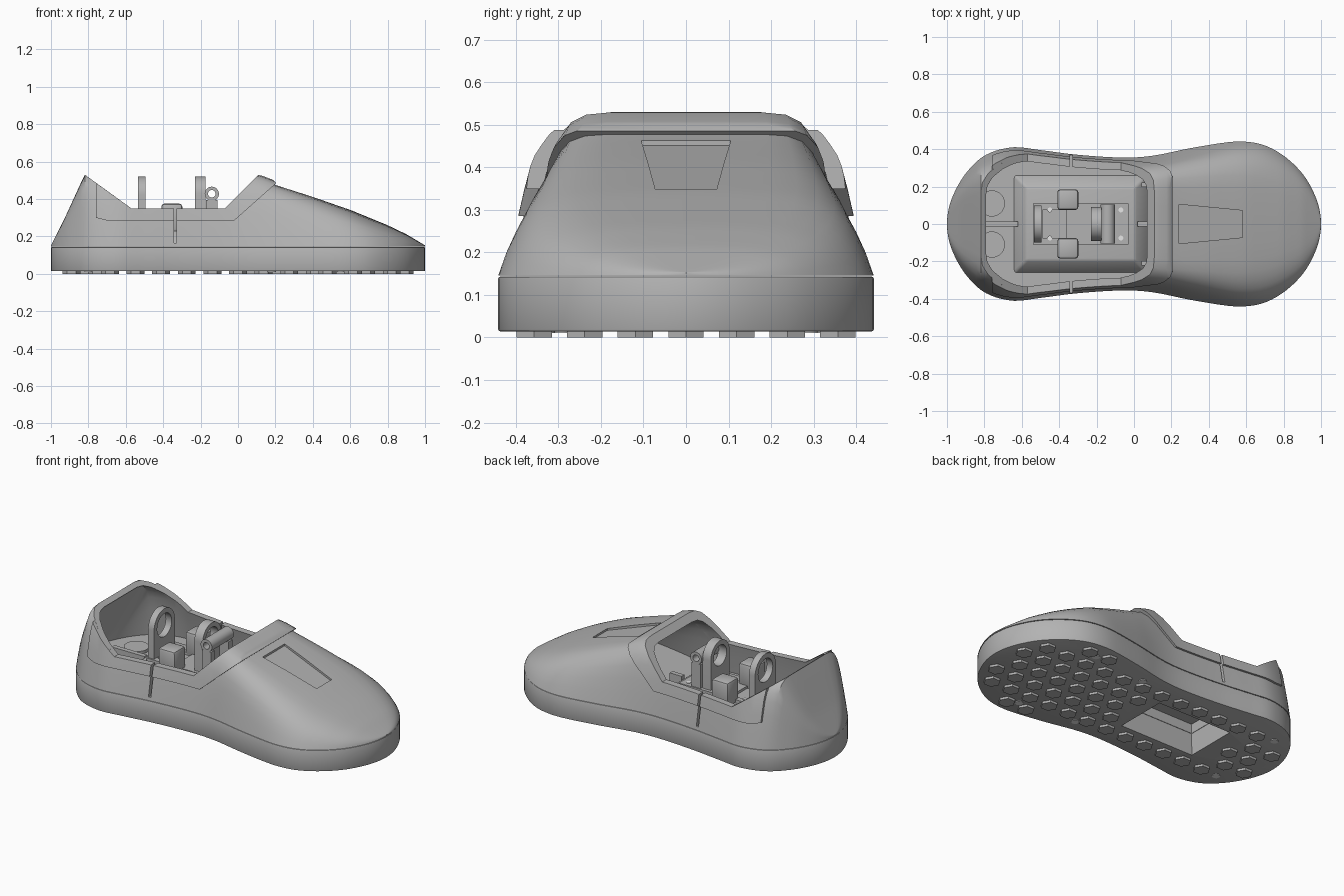
import bpy, bmesh, math
from math import sin, cos, pi
from mathutils import Matrix

if "Cube" in bpy.data.objects:
    bpy.data.objects.remove(bpy.data.objects["Cube"], do_unlink=True)


def material(name, v):
    m = bpy.data.materials.new(name)
    m.use_nodes = True
    m.diffuse_color = (v, v, v, 1)
    m.node_tree.nodes["Principled BSDF"].inputs["Base Color"].default_value = (v, v, v, 1)
    return m


GREY = material("mid grey", 0.45)
PALE = material("pale grey", 0.8)

# Half width of the footprint and height of the upper, along the length
WIDTH = [(-1, 0), (-.95, .19), (-.9, .27), (-.8, .365), (-.65, .41), (-.5, .395),
         (-.3, .37), (-.05, .355), (.1, .365), (.3, .405), (.5, .437), (.6, .44),
         (.7, .42), (.8, .365), (.9, .27), (.96, .17), (1, 0)]
HEIGHT = [(-1, .152), (-.93, .29), (-.82, .53), (.11, .51), (.2, .475), (.4, .412),
          (.6, .342), (.8, .26), (.9, .212), (1, .152)]
# Cross-section of the upper: fraction of half width, fraction of height
SECTION = [(1, 0), (.95, .27), (.9, .5), (.85, .7), (.8, .82), (.72, .93),
           (.62, .985), (.48, 1), (.24, 1), (0, 1)]


def height(x):
    for (a, ha), (b, hb) in zip(HEIGHT, HEIGHT[1:]):
        if x <= b:
            return ha + (hb - ha) * (x - a) / (b - a)
    return HEIGHT[-1][1]


def half_width(x):
    """Smooth curve through WIDTH, measured by angle so the ends are round."""
    pts = [(math.acos(-a), w) for a, w in WIDTH]
    t = math.acos(max(-1, min(1, -x)))
    pts = [(-pts[1][0], -pts[1][1])] + pts + [(2 * pi - pts[-2][0], -pts[-2][1])]
    for p, q, r, s in zip(pts, pts[1:], pts[2:], pts[3:]):
        if t <= r[0] + 1e-9:
            d = r[0] - q[0]
            u = (t - q[0]) / d
            m0 = (r[1] - p[1]) / (r[0] - p[0]) * d
            m1 = (s[1] - q[1]) / (s[0] - q[0]) * d
            return ((2*u**3 - 3*u*u + 1) * q[1] + (u**3 - 2*u*u + u) * m0
                    + (3*u*u - 2*u**3) * r[1] + (u**3 - u*u) * m1)
    return 0


def finish(name, bm, mat=GREY):
    bmesh.ops.recalc_face_normals(bm, faces=bm.faces)
    me = bpy.data.meshes.new(name)
    bm.to_mesh(me)
    bm.free()
    me.materials.append(mat)
    ob = bpy.data.objects.new(name, me)
    bpy.context.collection.objects.link(ob)
    return ob


def skin(name, rings):
    """Closed solid through matching rings of points."""
    bm = bmesh.new()
    rows = [[bm.verts.new(p) for p in ring] for ring in rings]
    n = len(rows[0])
    for a, b in zip(rows, rows[1:]):
        for i in range(n):
            bm.faces.new((a[i], a[(i + 1) % n], b[(i + 1) % n], b[i]))
    bm.faces.new(rows[0])
    bm.faces.new(rows[-1])
    return finish(name, bm)


def box(name, x, y, z, inset=0):
    def ring(k, h):
        return [(x[0]+k, y[0]+k, h), (x[1]-k, y[0]+k, h), (x[1]-k, y[1]-k, h), (x[0]+k, y[1]-k, h)]
    return skin(name, [ring(0, z[0]), ring(inset, z[1])])


def cylinder(name, loc, r, depth, axis="Z", sides=32, mat=GREY):
    bm = bmesh.new()
    turn = {"X": Matrix.Rotation(pi / 2, 4, "Y"), "Y": Matrix.Rotation(pi / 2, 4, "X"),
            "Z": Matrix()}[axis]
    bmesh.ops.create_cone(bm, cap_ends=True, segments=sides, radius1=r, radius2=r,
                          depth=depth, matrix=Matrix.Translation(loc) @ turn)
    return finish(name, bm, mat)


def side_prism(name, profile):
    return skin(name, [[(x, y, z) for x, z in profile] for y in (-.7, .7)])


def apply_modifier(ob, mod):
    with bpy.context.temp_override(object=ob, active_object=ob, selected_objects=[ob]):
        bpy.ops.object.modifier_apply(modifier=mod.name)


def boolean(ob, tool, operation="DIFFERENCE"):
    mod = ob.modifiers.new("cut", "BOOLEAN")
    mod.operation, mod.solver, mod.object = operation, "EXACT", tool
    apply_modifier(ob, mod)


def bevel(ob, width, segments=2):
    mod = ob.modifiers.new("bevel", "BEVEL")
    mod.width, mod.segments, mod.limit_method, mod.angle_limit = width, segments, "ANGLE", 0.8
    apply_modifier(ob, mod)


def remove(*tools):
    for t in tools:
        bpy.data.objects.remove(t, do_unlink=True)


STEPS = 72
STATIONS = [-cos(pi * i / STEPS) for i in range(STEPS + 1)]


def shoe_loft(name, dw=0, dh=0, scale=1, base=.145):
    rings = []
    for x in STATIONS:
        w = max(half_width(x) + dw, .002)
        h = max(height(x) + dh, base + .005)
        k = max(0, (x - .2) / .8) * .6
        half = []
        for i, (s, c) in enumerate(SECTION):
            a = pi / 2 * i / (len(SECTION) - 1)
            s, c = s + (cos(a) - s) * k, c + (sin(a) - c) * k
            half.append((x * scale, w * s, base + (h - base) * c))
        rings.append(half + [(px, -py, pz) for px, py, pz in half[-2::-1]])
    return skin(name, rings)


# Sole slab
outline = [(x, half_width(x)) for x in STATIONS]
outline += [(x, -w) for x, w in outline[-2:0:-1]]
sole = skin("sole", [[(x, y, z) for x, y in outline] for z in (.014, .143)])
bevel(sole, .005)

# Upper shell with raised collar band
upper = shoe_loft("upper")
collar = shoe_loft("collar_band", .012, .022)
hollow = shoe_loft("hollow", -.03, -.02, .97, .16)
opening = side_prism("opening", [(-.82, .531), (-.57, .35), (-.07, .35), (.11, .53), (.11, .8), (-.82, .8)])
band = side_prism("band", [(-.76, .3), (-.7, .285), (-.02, .285), (.205, .485), (.11, .58),
                           (.11, .53), (-.07, .35), (-.57, .35), (-.76, .487)])
seam = box("seam", (-.343, -.328), (-.7, .7), (.165, .6))
panel_xy = [(.24, -.105), (.58, -.072), (.58, .072), (.24, .105)]
panel = skin("panel", [[(x, y, height(x) + d) for x, y in panel_xy] for d in (-.012, .1)])
boolean(collar, band, "INTERSECT")
for tool in (hollow, opening, seam, panel):
    boolean(upper, tool)
for tool in (hollow, seam):
    boolean(collar, tool)

# Raised mounting base, hollow from below
pedestal = box("mounting_base", (-.65, .08), (-.27, .27), (.15, .23), .075)
bevel(pedestal, .012)
pocket = box("pocket", (-.56, -.04), (-.17, .17), (-.1, .2), .02)
for part in (sole, upper, pedestal):
    boolean(part, pocket)
remove(hollow, opening, band, seam, panel, pocket)

# Bracket rail with a slot
rail = box("bracket_rail", (-.54, -.03), (-.11, .11), (.225, .25))
slot = box("slot", (-.49, -.36), (-.075, .075), (.235, .4))
boolean(rail, slot)
remove(slot)


# Upright lugs with round eyes
def lug(name, x0, x1, r, eye, top=.52):
    cz = top - r
    arc = [(r * cos(pi * i / 20), cz + r * sin(pi * i / 20)) for i in range(21)]
    prof = arc + [(-r, .23), (r, .23)]
    ob = skin(name, [[(x, y, z) for y, z in prof] for x in (x0, x1)])
    hole = cylinder("eye", ((x0 + x1) / 2, 0, cz), eye, .3, "X")
    boolean(ob, hole)
    remove(hole)


lug("rear_lug", -.535, -.495, .1, .07)
lug("front_lug", -.23, -.175, .09, .062)

# Pivot tube in front of the lug
tube = cylinder("pivot_tube", (-.14, 0, .428), .038, .21, "Y")
bore = cylinder("bore", (-.14, 0, .428), .02, .4, "Y")
boolean(tube, bore)
remove(bore)
for side in (-1, 1):
    y = side * .085
    box("pivot_support", (-.17, -.11), (y - .018, y + .018), (.23, .395))
    # Side clips
    clip = box("side_clip", (-.41, -.298), (side * .13 - .055, side * .13 + .055), (.225, .375))
    bevel(clip, .015)
    # Heel pads and front stops
    cylinder("heel_pad", (-.76, side * .11, .168), .07, .02)
    box("front_stop", (.04, .085), (side * .21 - .012, side * .21 + .012), (.155, .26))
    # Screws above and below
    for x in (-.45, -.07):
        cylinder("rail_screw", (x, side * .075, .249), .013, .008, sides=16, mat=PALE)
    for x, sy in ((-.8, .25), (.18, .29), (.55, .33)):
        cylinder("sole_screw", (x, side * sy, .014), .022, .008, sides=20, mat=PALE)
box("heel_rib", (-.84, -.62), (-.014, .014), (.155, .2))
box("front_rib", (.02, .1), (-.014, .014), (.155, .24))

# Hexagonal tread studs
for row in range(-3, 4):
    for col in range(-8, 9):
        x, y = col * .137 + (row % 2) * .068, row * .119
        room = min(half_width(x - .05), half_width(x + .05)) if abs(x) < .94 else 0
        in_pocket = -.62 < x < .02 and abs(y) < .22
        near_screw = any(math.hypot(x - a, abs(y) - b) < .065
                         for a, b in ((-.8, .25), (.18, .29), (.55, .33)))
        if abs(y) + .05 < room and not in_pocket and not near_screw:
            cylinder("tread_stud", (x, y, .008), .048, .016, sides=6).data.transform(
                Matrix.Translation((x, y, 0)) @ Matrix.Rotation(pi / 6, 4, "Z")
                @ Matrix.Translation((-x, -y, 0)))

# Smooth shading with sharp edges kept
bpy.ops.object.select_all(action="DESELECT")
for ob in bpy.context.collection.objects:
    if ob.type == "MESH":
        ob.select_set(True)
        bpy.context.view_layer.objects.active = ob
bpy.ops.object.shade_smooth_by_angle(angle=math.radians(32))
